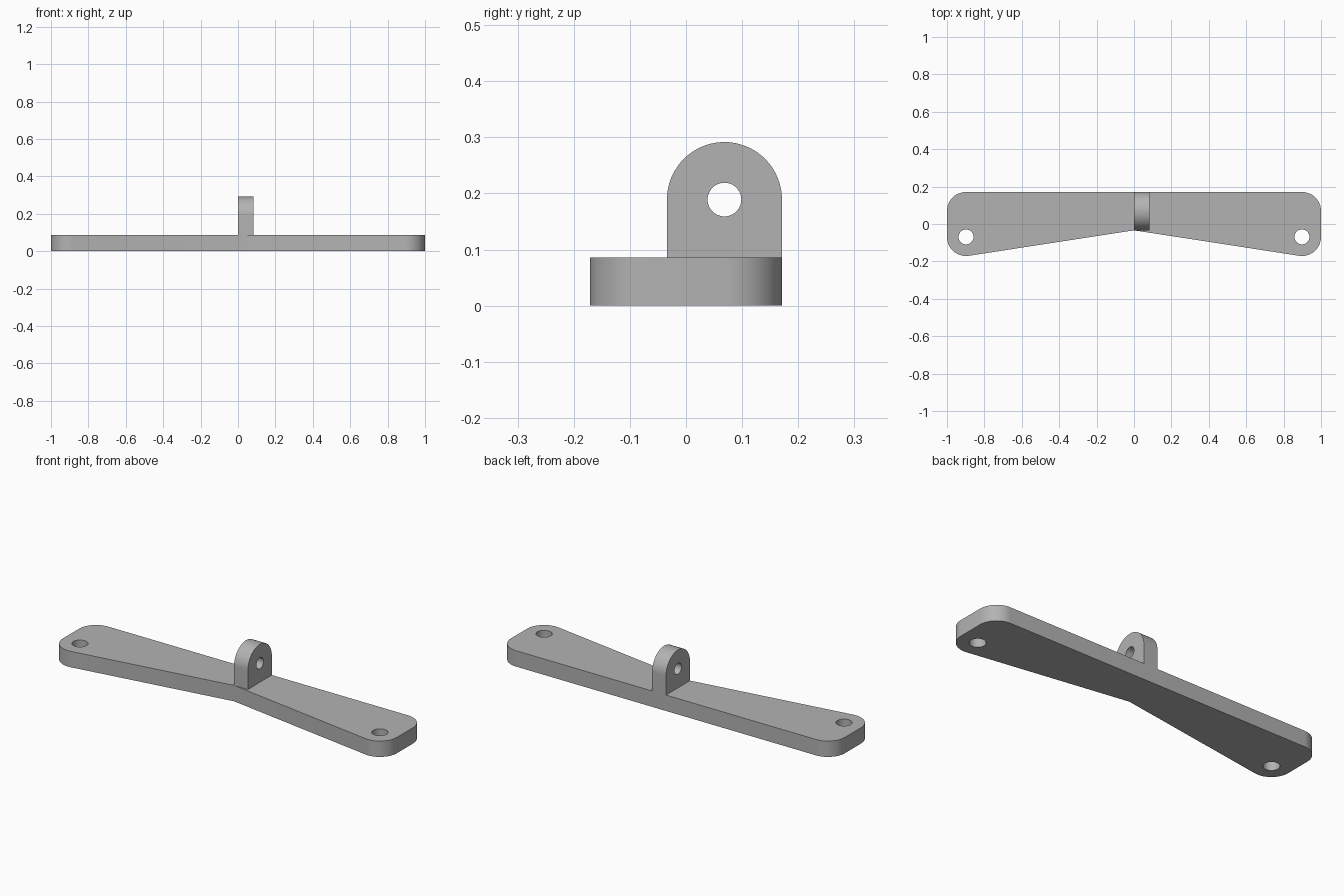
import bpy, bmesh
from math import sin, cos, pi, atan2, hypot, acos
from mathutils import Matrix

cube = bpy.data.objects.get("Cube")
if cube:
    bpy.data.objects.remove(cube, do_unlink=True)

# Single grey material
grey = bpy.data.materials.new("plain_grey")
grey.use_nodes = True
colour = (0.45, 0.45, 0.45, 1)
grey.diffuse_color = colour
grey.node_tree.nodes["Principled BSDF"].inputs["Base Color"].default_value = colour


def arc(cx, cy, r, start, end, steps):
    return [(cx + r * cos(start + (end - start) * i / steps),
             cy + r * sin(start + (end - start) * i / steps))
            for i in range(steps + 1)]


def circle(cx, cy, r):
    return arc(cx, cy, r, 0, 2 * pi, 48)[:-1]


def extrude_profile(name, loops, thickness, matrix):
    """Fill an outline with holes, extrude it, and return a smooth-shaded mesh."""
    curve = bpy.data.curves.new(name, "CURVE")
    curve.dimensions = "2D"
    curve.fill_mode = "BOTH"
    curve.extrude = thickness / 2
    for loop in loops:
        spline = curve.splines.new("POLY")
        spline.points.add(len(loop) - 1)
        for point, (x, y) in zip(spline.points, loop):
            point.co = (x, y, 0, 1)
        spline.use_cyclic_u = True
    obj = bpy.data.objects.new(name, curve)
    bpy.context.collection.objects.link(obj)
    bpy.ops.object.select_all(action="DESELECT")
    obj.select_set(True)
    bpy.context.view_layer.objects.active = obj
    bpy.ops.object.convert(target="MESH")
    obj = bpy.context.object
    mesh = obj.data
    bm = bmesh.new()
    bm.from_mesh(mesh)
    bmesh.ops.transform(bm, matrix=matrix, verts=bm.verts)
    bmesh.ops.remove_doubles(bm, verts=bm.verts, dist=1e-5)
    bmesh.ops.recalc_face_normals(bm, faces=bm.faces)
    bm.to_mesh(mesh)
    bm.free()
    mesh.materials.clear()
    mesh.materials.append(grey)
    bpy.ops.object.shade_smooth_by_angle(angle=pi / 6)
    return obj


# Shared dimensions
plate_h = 0.086
back_y = 0.171
corner = 0.102
waist_y = -0.034
cx, cy = 1 - corner, back_y - corner

# Base plate: rounded ends tapering to a waist at the front centre
dx, dy = cx, -cy - waist_y
tangent = atan2(-dy, -dx) + acos(corner / hypot(dx, dy))
right_half = (arc(cx, -cy, corner, tangent, 2 * pi if tangent > 0 else 0, 16)
              + arc(cx, cy, corner, 0, pi / 2, 16))
left_half = [(-x, y) for x, y in reversed(right_half)]
outline = [(0, waist_y)] + right_half + left_half
extrude_profile("base_plate",
                [outline, circle(cx, -cy, 0.04), circle(-cx, -cy, 0.04)],
                plate_h, Matrix.Translation((0, 0, plate_h / 2)))

# Upright lug: round-topped tab with a cross hole
lug_t = 0.083
lug_r = (back_y - waist_y) / 2
lug_y = (back_y + waist_y) / 2
hole_z = 0.189
lug = [(waist_y, plate_h), (back_y, plate_h)] + arc(lug_y, hole_z, lug_r, 0, pi, 40)
# Profile axes map to y and z, thickness runs along x
stand_up = Matrix(((0, 0, 1, lug_t / 2), (1, 0, 0, 0), (0, 1, 0, 0), (0, 0, 0, 1)))
extrude_profile("upright_lug", [lug, circle(lug_y, hole_z, 0.03)], lug_t, stand_up)
